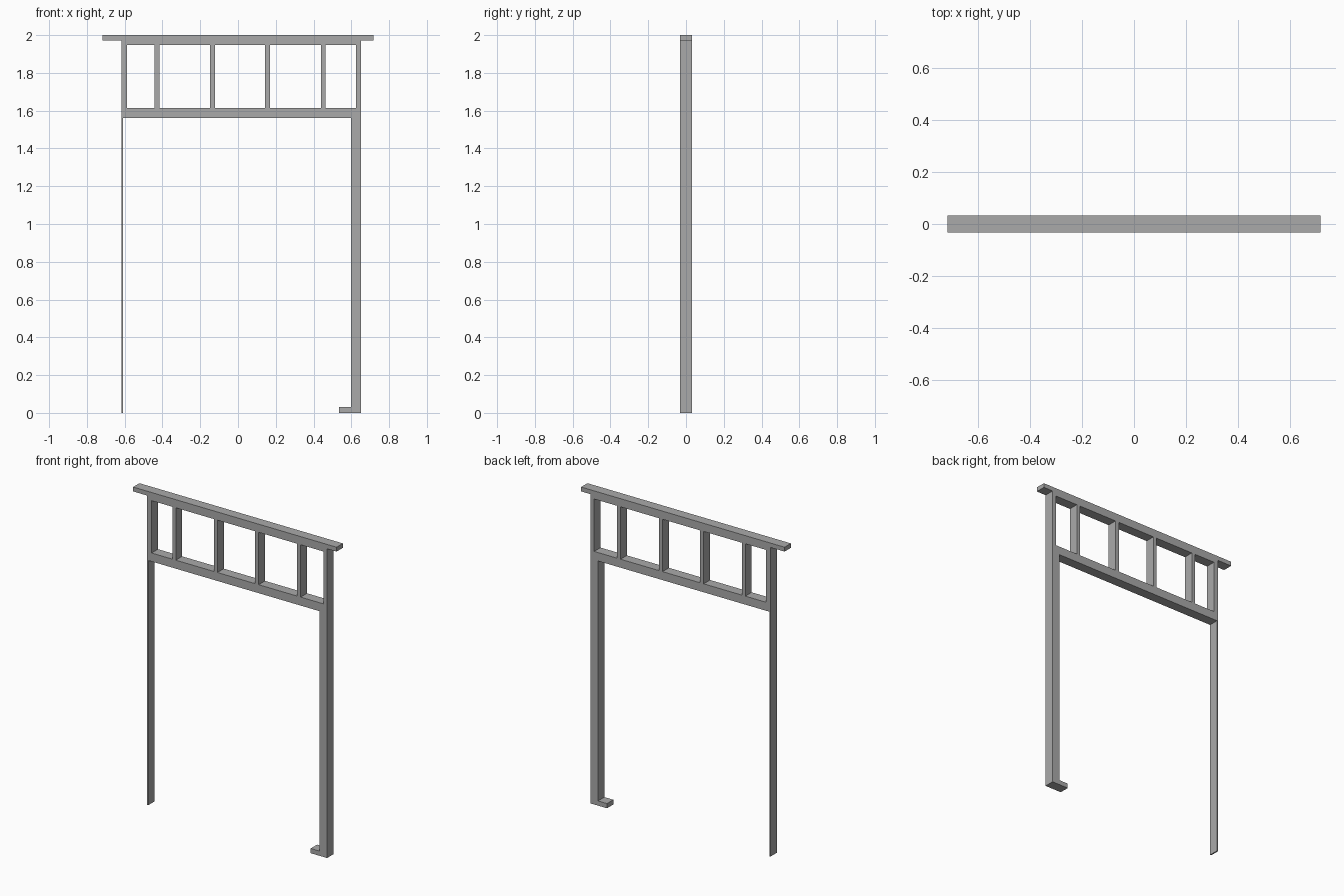
import bpy

cube = bpy.data.objects.get("Cube")
if cube:
    bpy.data.objects.remove(cube, do_unlink=True)

grey = bpy.data.materials.new("plain grey")
grey.use_nodes = True
colour = (0.4, 0.4, 0.4, 1)
grey.diffuse_color = colour
grey.node_tree.nodes["Principled BSDF"].inputs["Base Color"].default_value = colour

HALF_DEPTH = 0.032
LEFT, RIGHT = 0.651, -0.618        # outer faces of the two posts
CAP = 0.718                        # half length of the top cap
CAP_Z, TOP = 1.972, 2.0
RAIL_LOW, RAIL_HIGH, HEAD = 1.56, 1.614, 1.948
LEG_IN, STRIP_IN = 0.598, -0.610   # inner faces of wide leg and thin strip
FOOT_IN, FOOT_Z = 0.535, 0.03


def add_loop(curve, points):
    """Add a closed polygon in the profile plane."""
    spline = curve.splines.new('POLY')
    spline.points.add(len(points) - 1)
    for point, (x, z) in zip(spline.points, points):
        point.co = (x, z, 0, 1)
    spline.use_cyclic_u = True


profile = bpy.data.curves.new("frame_profile", 'CURVE')
profile.dimensions = '2D'
profile.fill_mode = 'BOTH'
profile.extrude = HALF_DEPTH

# Outline: thin strip, cross rail, wide leg with foot, overhanging cap
add_loop(profile, [
    (RIGHT, 0), (STRIP_IN, 0), (STRIP_IN, RAIL_LOW),
    (LEG_IN, RAIL_LOW), (LEG_IN, FOOT_Z), (FOOT_IN, FOOT_Z), (FOOT_IN, 0),
    (LEFT, 0), (LEFT, CAP_Z), (CAP, CAP_Z), (CAP, TOP),
    (-CAP, TOP), (-CAP, CAP_Z), (RIGHT, CAP_Z)])

# Openings between the upright bars
bars = [-0.429, -0.135, 0.156, 0.452]
half_bar = 0.0125
starts = [-0.587] + [x + half_bar for x in bars]
ends = [x - half_bar for x in bars] + [0.625]
for a, b in zip(starts, ends):
    add_loop(profile, [(a, RAIL_HIGH), (a, HEAD), (b, HEAD), (b, RAIL_HIGH)])

# Turn the profile into a solid mesh standing upright
helper = bpy.data.objects.new("profile_helper", profile)
bpy.context.collection.objects.link(helper)
bpy.context.view_layer.update()
graph = bpy.context.evaluated_depsgraph_get()
mesh = bpy.data.meshes.new_from_object(helper.evaluated_get(graph))
bpy.data.objects.remove(helper, do_unlink=True)
mesh.name = "doorway_frame"
for v in mesh.vertices:
    x, z, y = v.co
    v.co = (x, -y, z)
mesh.materials.clear()
mesh.materials.append(grey)
mesh.shade_flat()
frame = bpy.data.objects.new("doorway_frame", mesh)
bpy.context.collection.objects.link(frame)
